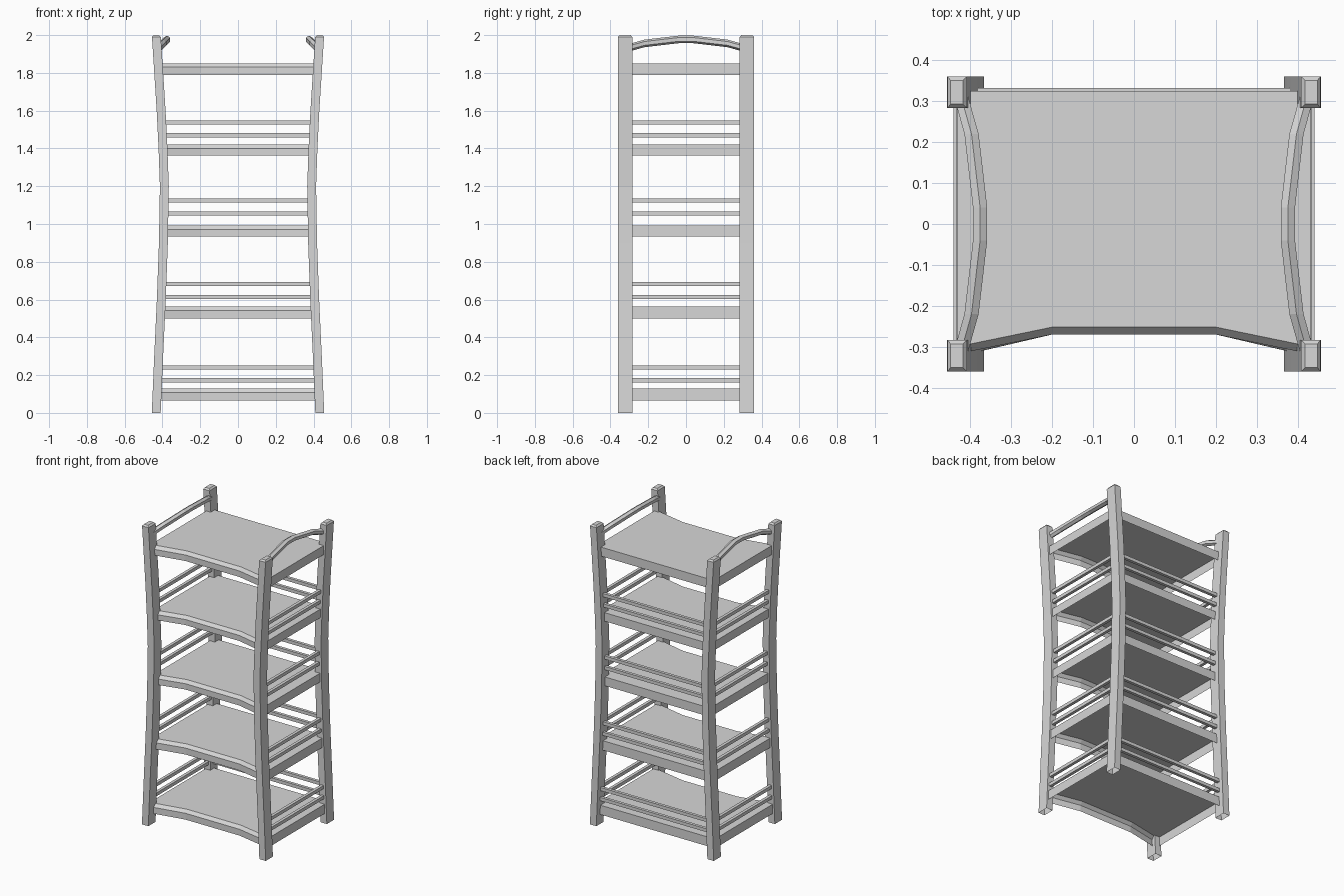
import bpy
import bmesh
from math import cos, sin, pi
from mathutils import Vector

old = bpy.data.objects.get("Cube")
if old:
    bpy.data.objects.remove(old, do_unlink=True)

grey = bpy.data.materials.new("light grey")
grey.use_nodes = True
COLOUR = (0.68, 0.68, 0.68, 1)
grey.diffuse_color = COLOUR
grey.node_tree.nodes["Principled BSDF"].inputs["Base Color"].default_value = COLOUR

POST_Y = 0.322
SHELF_BACK = 0.325
# Post centre line: height, distance from the middle
BOW = [(0, 0.433), (0.3, 0.42), (0.6, 0.406), (0.9, 0.395), (1.2, 0.39),
       (1.4, 0.397), (1.6, 0.407), (1.82, 0.421), (1.99, 0.432)]


def post_x(z):
    for (z0, x0), (z1, x1) in zip(BOW, BOW[1:]):
        if z <= z1:
            return x0 + (x1 - x0) * (z - z0) / (z1 - z0)
    return BOW[-1][1]


def loft(name, rings, cap_start=True):
    """Skin a list of equal-length vertex rings and cap the ends."""
    bm = bmesh.new()
    loops = [[bm.verts.new(p) for p in ring] for ring in rings]
    for a, b in zip(loops, loops[1:]):
        for i in range(len(a)):
            j = (i + 1) % len(a)
            bm.faces.new((a[i], a[j], b[j], b[i]))
    bm.faces.new(loops[-1])
    if cap_start:
        bm.faces.new(loops[0][::-1])
    bmesh.ops.recalc_face_normals(bm, faces=bm.faces)
    mesh = bpy.data.meshes.new(name)
    bm.to_mesh(mesh)
    bm.free()
    mesh.materials.append(grey)
    obj = bpy.data.objects.new(name, mesh)
    bpy.context.collection.objects.link(obj)


def rectangle(x, y, z, half_x, half_y):
    return [(x - half_x, y - half_y, z), (x + half_x, y - half_y, z),
            (x + half_x, y + half_y, z), (x - half_x, y + half_y, z)]


def rail(name, x, y, z, half_x, half_y):
    loft(name, [rectangle(x, y, z + dz, half_x, half_y) for dz in (-0.011, 0.011)])


# Bowed corner posts with chamfered tops and hollow feet
for sx, side in ((1, "left"), (-1, "right")):
    for sy, end in ((1, "back"), (-1, "front")):
        rings = [rectangle(sx * x, sy * POST_Y, z, 0.0235, 0.038) for z, x in BOW]
        rings.append(rectangle(sx * 0.433, sy * POST_Y, 2, 0.015, 0.029))
        loft(f"{end}_{side}_post", rings, cap_start=False)


# Shelves: hollow underneath, with a scooped, chamfered front edge
def shelf_outline(z, width, chamfer):
    ends, scoop = -0.318 + chamfer, -0.27 + chamfer
    return [(-width, SHELF_BACK, z), (-width, ends, z), (-0.2, scoop, z),
            (0.2, scoop, z), (width, ends, z), (width, SHELF_BACK, z)]


SHELVES = [(0.066, 0.128), (0.5, 0.563), (0.933, 0.992), (1.363, 1.42), (1.79, 1.85)]
for n, (bottom, top) in enumerate(SHELVES, 1):
    w = post_x((bottom + top) / 2) + 0.012
    loft(f"shelf_{n}", [shelf_outline(bottom, w, 0),
                        shelf_outline(top - 0.02, w, 0),
                        shelf_outline(top, w, 0.018)], cap_start=False)

# Pairs of guard rails above the lower four shelves
RAIL_PAIRS = [(0.173, 0.24), (0.613, 0.683), (1.055, 1.125), (1.47, 1.538)]
for n, pair in enumerate(RAIL_PAIRS, 1):
    for z, level in zip(pair, ("lower", "upper")):
        x = post_x(z)
        rail(f"back_{level}_rail_{n}", 0, POST_Y, z, x, 0.01)
        for sx, side in ((1, "left"), (-1, "right")):
            rail(f"{side}_{level}_rail_{n}", sx * x, 0, z, 0.01, POST_Y)

# Arched six-sided top handles leaning inwards
HALF_ARCH = [(0.425, 0.32, 1.928), (0.397, 0.22, 1.956), (0.376, 0.04, 1.977)]
arch = HALF_ARCH + [(x, -y, z) for x, y, z in reversed(HALF_ARCH)]
hexagon = [Vector((sin(i * pi / 3), 0, cos(i * pi / 3))) * 0.02 for i in range(6)]
for sx, side in ((1, "left"), (-1, "right")):
    loft(f"{side}_top_handle",
         [[Vector((sx * x, y, z)) + p for p in hexagon] for x, y, z in arch])
